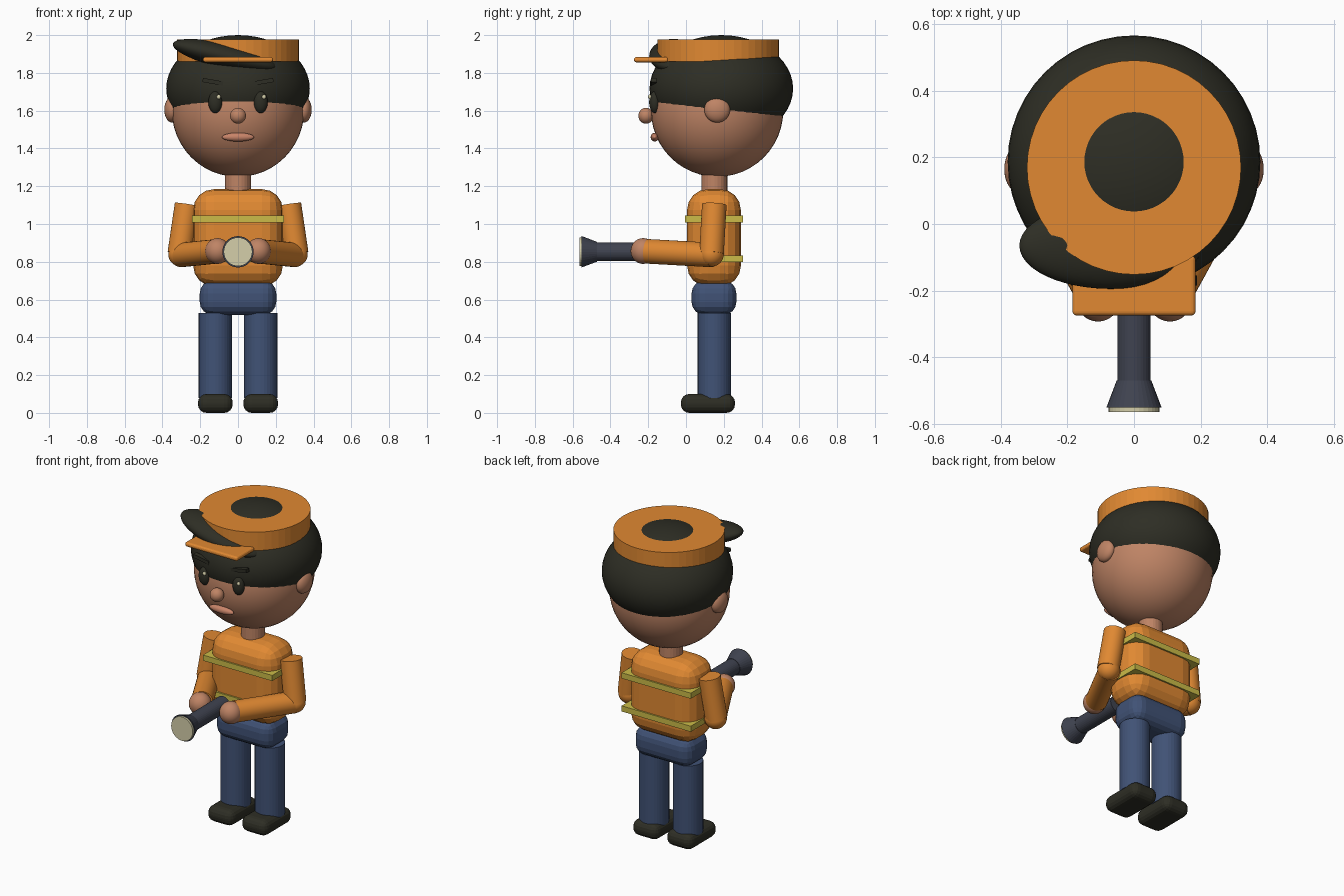
import bpy
import math
from mathutils import Vector

old = bpy.data.objects.get("Cube")
if old:
    bpy.data.objects.remove(old, do_unlink=True)


def material(name, rgb):
    mat = bpy.data.materials.new(name)
    mat.use_nodes = True
    mat.diffuse_color = (*rgb, 1)
    mat.node_tree.nodes["Principled BSDF"].inputs["Base Color"].default_value = (*rgb, 1)
    return mat


ORANGE = material("orange cloth", (0.75, 0.25, 0.032))
DARK = material("black hair", (0.027, 0.027, 0.018))
SKIN = material("skin", (0.52, 0.23, 0.13))
LIPS = material("lips", (0.58, 0.23, 0.14))
DENIM = material("blue denim", (0.052, 0.085, 0.18))
METAL = material("dark metal", (0.05, 0.056, 0.08))
CREAM = material("cream glass", (0.66, 0.62, 0.4))
YELLOW = material("yellow stripe", (0.6, 0.5, 0.065))


def finish(name, mat, smooth):
    obj = bpy.context.object
    obj.name = obj.data.name = name
    obj.data.materials.append(mat)
    if smooth:
        bpy.ops.object.shade_smooth_by_angle(angle=math.radians(40))
    return obj


def ball(name, mat, loc, size, tilt=0):
    bpy.ops.mesh.primitive_uv_sphere_add(segments=48, ring_count=24, location=loc,
                                         rotation=(0, tilt, 0))
    bpy.context.object.scale = size
    return finish(name, mat, True)


def box(name, mat, loc, size, bevel=0, segments=3, tilt=0):
    bpy.ops.mesh.primitive_cube_add(size=1, location=loc, rotation=(0, tilt, 0))
    obj = bpy.context.object
    obj.scale = size
    bpy.ops.object.transform_apply(location=False, rotation=False, scale=True)
    if bevel:
        mod = obj.modifiers.new("rounded edges", 'BEVEL')
        mod.width = bevel
        mod.segments = segments
    return finish(name, mat, False)


def tube(name, mat, start, end, r1, r2=None, sides=32, smooth=False):
    start, end = Vector(start), Vector(end)
    axis = end - start
    bpy.ops.mesh.primitive_cone_add(vertices=sides, radius1=r1, radius2=r2 or r1,
                                    depth=axis.length, location=(start + end) / 2)
    bpy.context.object.rotation_euler = axis.to_track_quat('Z', 'Y').to_euler()
    return finish(name, mat, smooth)


# Head, hair and cap
ball("head", SKIN, (0, 0.165, 1.6), (0.35, 0.35, 0.35))
ball("hair", DARK, (0, 0.187, 1.717), (0.38, 0.38, 0.283))
ball("hair_fringe", DARK, (-0.07, -0.065, 1.89), (0.282, 0.13, 0.065), math.radians(13))
tube("cap_band", ORANGE, (0, 0.17, 1.86), (0, 0.17, 1.977), 0.322, sides=48)
box("cap_brim", ORANGE, (0, -0.185, 1.87), (0.37, 0.18, 0.028), 0.012)

# Face
ball("nose", SKIN, (0, -0.212, 1.573), (0.042, 0.04, 0.042))
ball("mouth", LIPS, (0, -0.165, 1.46), (0.085, 0.022, 0.023))
for side, s in (("right", -1), ("left", 1)):
    ball(side + "_ear", SKIN, (0.35 * s, 0.165, 1.605), (0.04, 0.068, 0.068))
    ball(side + "_eye", DARK, (0.12 * s, -0.165, 1.645), (0.037, 0.03, 0.058))
    ball(side + "_eye_glint", CREAM, (0.12 * s + 0.018, -0.192, 1.673), (0.011, 0.009, 0.012))
    box(side + "_brow", DARK, (0.133 * s, -0.17, 1.753), (0.11, 0.03, 0.022), tilt=-0.17 * s)

# Torso, stripes and hips
tube("neck", SKIN, (0, 0.15, 1.15), (0, 0.15, 1.3), 0.069, sides=24)
box("torso", ORANGE, (0, 0.148, 0.927), (0.475, 0.285, 0.515), 0.11, 4)
for place, z in (("upper", 1.027), ("lower", 0.816)):
    box(place + "_stripe", YELLOW, (0, 0.148, z), (0.488, 0.305, 0.036))
box("hips", DENIM, (0, 0.148, 0.61), (0.405, 0.237, 0.185), 0.07, 4)

# Legs, shoes, arms and hands
for side, s in (("right", -1), ("left", 1)):
    tube(side + "_leg", DENIM, (0.12 * s, 0.15, 0.08), (0.12 * s, 0.15, 0.53), 0.088)
    box(side + "_shoe", DARK, (0.12 * s, 0.116, 0.05), (0.184, 0.287, 0.1), 0.045, 4)
    shoulder, elbow = (0.27 * s, 0.15, 1.103), (0.308 * s, 0.135, 0.845)
    hand = (0.108 * s, -0.227, 0.857)
    tube(side + "_upper_arm", ORANGE, shoulder, elbow, 0.065, smooth=True)
    ball(side + "_elbow", ORANGE, (0.304 * s, 0.135, 0.84), (0.065, 0.065, 0.065))
    tube(side + "_forearm", ORANGE, (0.302 * s, 0.14, 0.836),
         (0.115 * s, -0.2, 0.855), 0.065, smooth=True)
    ball(side + "_hand", SKIN, hand, (0.066, 0.066, 0.068))

# Flashlight
tube("flashlight_handle", METAL, (0, -0.15, 0.853), (0, -0.475, 0.853), 0.05)
tube("flashlight_head", METAL, (0, -0.47, 0.853), (0, -0.552, 0.853), 0.052, 0.083)
tube("flashlight_lens", CREAM, (0, -0.54, 0.853), (0, -0.565, 0.853), 0.076)
